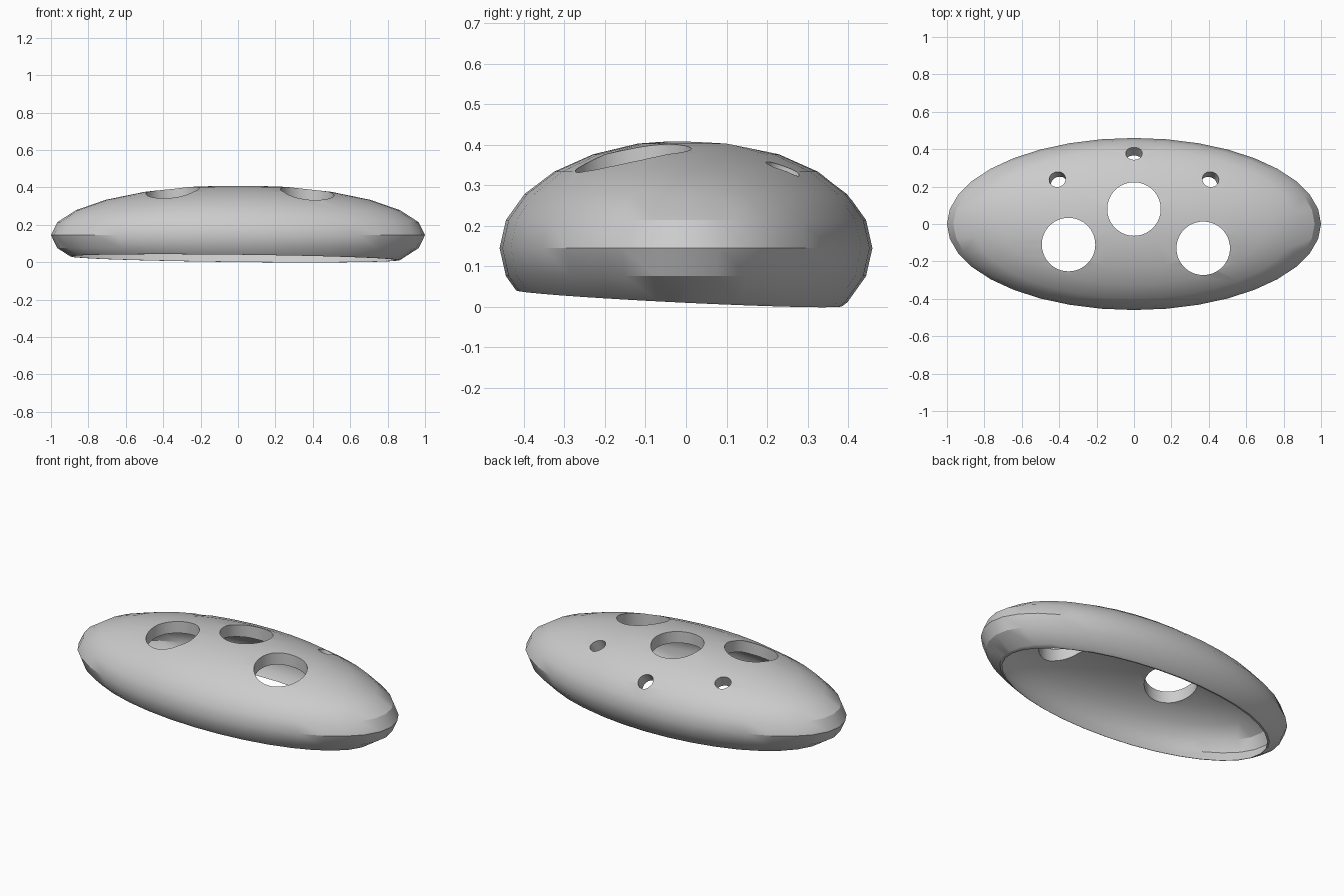
import bpy
import bmesh
from mathutils import Vector, Matrix

old = bpy.data.objects.get("Cube")
if old:
    bpy.data.objects.remove(old, do_unlink=True)

RADII = Vector((1.0, 0.46, 0.267))
CENTRE = Vector((0, 0, 0.145))

grey = bpy.data.materials.new("light grey")
grey.use_nodes = True
colour = (0.6, 0.6, 0.6, 1)
grey.diffuse_color = colour
grey.node_tree.nodes["Principled BSDF"].inputs["Base Color"].default_value = colour


def make_object(name, bm):
    mesh = bpy.data.meshes.new(name)
    bm.to_mesh(mesh)
    bm.free()
    mesh.materials.append(grey)
    obj = bpy.data.objects.new(name, mesh)
    bpy.context.collection.objects.link(obj)
    return obj


def ellipsoid(centre, factor):
    bm = bmesh.new()
    matrix = Matrix.Translation(centre) @ Matrix.Diagonal((*(RADII * factor), 1))
    bmesh.ops.create_uvsphere(bm, u_segments=36, v_segments=12, radius=1, matrix=matrix)
    return bm


def drill(name, centre, axis, radius, depth, sides):
    bm = bmesh.new()
    turn = Vector(axis).to_track_quat("Z", "Y").to_matrix().to_4x4()
    bmesh.ops.create_cone(bm, cap_ends=True, segments=sides, radius1=radius,
                          radius2=radius, depth=depth,
                          matrix=Matrix.Translation(centre) @ turn)
    return make_object(name, bm)


# Outer dome, trimmed by a slightly tilted base plane
bm = ellipsoid(CENTRE, 1.0)
cut = bmesh.ops.bisect_plane(bm, geom=bm.verts[:] + bm.edges[:] + bm.faces[:],
                             plane_co=(0, 0, 0.02), plane_no=(0.0115, 0.049, 1),
                             clear_inner=True)
rim = [e for e in cut["geom_cut"] if isinstance(e, bmesh.types.BMEdge)]
bmesh.ops.holes_fill(bm, edges=rim, sides=0)
bmesh.ops.recalc_face_normals(bm, faces=bm.faces[:])
shell = make_object("domed_shell", bm)

# Hollow, set lower so the wall tapers to a thin rim
cutters = [make_object("hollow_cutter",
                       ellipsoid(CENTRE + Vector((-0.007, -0.007, -0.046)), 0.92))]

# Three large vertical holes
for x, y in ((0, 0.08), (-0.35, -0.11), (0.37, -0.13)):
    cutters.append(drill("large_hole_cutter", (x, y, 0.4), (0, 0, 1), 0.143, 0.5, 64))

# Three small holes drilled square to the surface
for x, y in ((0, 0.38), (-0.41, 0.24), (0.41, 0.24)):
    z = RADII.z * (1 - (x / RADII.x) ** 2 - (y / RADII.y) ** 2) ** 0.5
    axis = Vector((x / RADII.x ** 2, y / RADII.y ** 2, z / RADII.z ** 2))
    cutters.append(drill("small_hole_cutter", (x, y, z + CENTRE.z), axis, 0.044, 0.22, 32))

bpy.ops.object.select_all(action="DESELECT")
bpy.context.view_layer.objects.active = shell
shell.select_set(True)
for cutter in cutters:
    mod = shell.modifiers.new("cut", "BOOLEAN")
    mod.operation = "DIFFERENCE"
    mod.solver = "EXACT"
    mod.object = cutter
    bpy.ops.object.modifier_apply(modifier=mod.name)
for cutter in cutters:
    bpy.data.objects.remove(cutter, do_unlink=True)

bpy.ops.object.shade_smooth_by_angle(angle=0.52)
